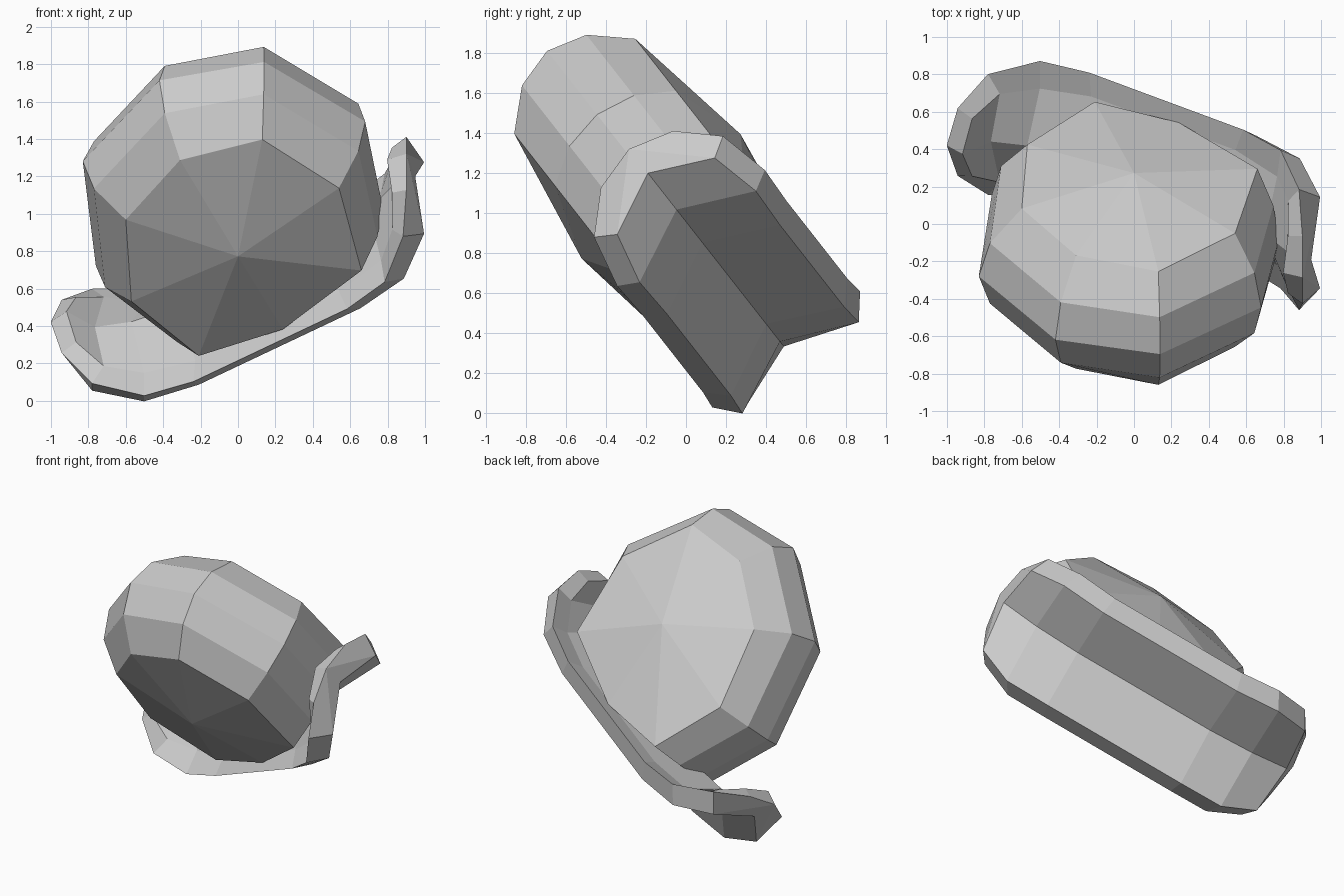
import bpy, bmesh, math
from mathutils import Matrix

cube = bpy.data.objects.get("Cube")
if cube:
    bpy.data.objects.remove(cube, do_unlink=True)

grey = bpy.data.materials.new("plain grey")
grey.use_nodes = True
color = (0.6, 0.6, 0.6, 1)
grey.diffuse_color = color
grey.node_tree.nodes["Principled BSDF"].inputs["Base Color"].default_value = color

# Shared tilt: local y is the drum axis, local z points up across it
tilt = Matrix.Translation((0, -0.125, 1.084)) @ Matrix.Rotation(math.radians(38.1), 4, 'X')


def finish(name, bm, matrix):
    bmesh.ops.recalc_face_normals(bm, faces=bm.faces)
    mesh = bpy.data.meshes.new(name)
    bm.to_mesh(mesh)
    bm.free()
    mesh.materials.append(grey)
    obj = bpy.data.objects.new(name, mesh)
    obj.matrix_world = matrix
    bpy.context.collection.objects.link(obj)


def bridge(bm, a, b):
    for i in range(len(a)):
        j = (i + 1) % len(a)
        bm.faces.new((a[i], a[j], b[j], b[i]))


# Drum: uneven octagon at the rims swelling to a larger one at the waist
rim = [(.13, .70), (-.31, .56), (-.60, .155), (-.57, -.40),
       (-.21, -.77), (.24, -.59), (.66, -.19), (.54, .37)]
waist = [(.14, .925), (-.42, .80), (-.83, .25), (-.76, -.46),
         (-.37, -.83), (.24, -.44), (.775, -.07), (.68, .52)]
bm = bmesh.new()
rings = []
for t, swell in [(-.385, 0), (-.205, .74), (0, 1), (.205, .74), (.385, 0)]:
    rings.append([bm.verts.new((a + (c - a) * swell, t, b + (d - b) * swell))
                  for (a, b), (c, d) in zip(rim, waist)])
for a, b in zip(rings, rings[1:]):
    bridge(bm, a, b)
# Shallow cone caps
for ring, t in ((rings[0], -.505), (rings[-1], .505)):
    tip = bm.verts.new((0, t, 0))
    for i in range(8):
        bm.faces.new((ring[i], ring[(i + 1) % 8], tip))
finish("drum", bm, tilt)

# Cradle: curved channel with a deep grooved underside and curled ends.
# Each line holds (half width, distance along, height) at three stations.
outer_mid = [(0, .50, -.55), (0, .815, -.492), (0, 1.07, -.375)]
outer_edge = [(.36, .505, -.75), (.37, .81, -.69), (.31, 1.035, -.525)]
flange = [(.46, .48, -.65), (.47, .75, -.59), (.41, .97, -.415)]
inner_edge = [(.33, .45, -.62), (.30, .74, -.57), (.30, .90, -.42)]
inner_mid = [(0, .45, -.48), (0, .74, -.44), (0, .925, -.37)]
bm = bmesh.new()


def section(k, side):
    loop = [(outer_mid, 1), (outer_edge, 1), (flange, 1), (inner_edge, 1),
            (inner_mid, 1), (inner_edge, -1), (flange, -1), (outer_edge, -1)]
    return [bm.verts.new((side * line[k][1], s * line[k][0], line[k][2])) for line, s in loop]


rows = [section(k, -1) for k in (2, 1, 0)] + [section(k, 1) for k in (0, 1, 2)]
for a, b in zip(rows, rows[1:]):
    bridge(bm, a, b)
# Rounded lips with a narrow flat rim closing both ends
for row, side in ((rows[0], -1), (rows[-1], 1)):
    om, o1, f1, i1, im, i2, f2, o2 = row
    top = bm.verts.new((side * 1.11, 0, -.22))
    inner_top = bm.verts.new((side * 1.0, 0, -.20))
    for o, f, i, w in ((o1, f1, i1, .23), (o2, f2, i2, -.23)):
        lip = bm.verts.new((side * 1.075, w, -.275))
        inner_lip = bm.verts.new((side * .985, w * .85, -.275))
        bm.faces.new((om, o, top))
        bm.faces.new((o, f, lip, top))
        bm.faces.new((im, i, inner_lip, inner_top))
        bm.faces.new((i, f, lip, inner_lip))
        bm.faces.new((inner_lip, lip, top, inner_top))
finish("cradle", bm, tilt @ Matrix.Rotation(math.radians(-31), 4, 'Y') @ Matrix.Translation((-.19, .02, 0)))
